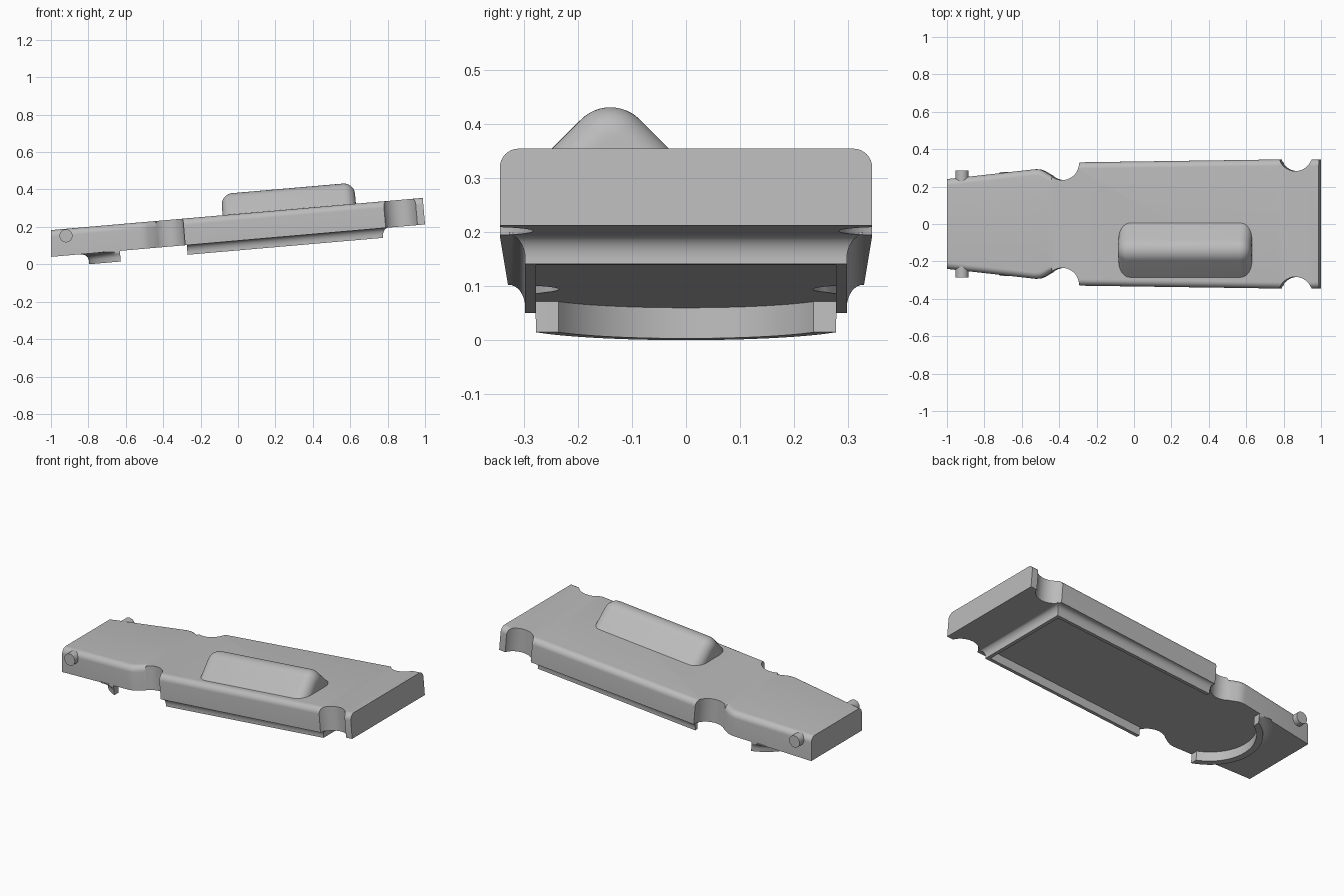
import bpy, bmesh
from math import sin, cos, pi, radians, atan2, sqrt
from mathutils import Matrix

cube = bpy.data.objects.get("Cube")
if cube:
    bpy.data.objects.remove(cube)

# The whole body leans up towards +x
TILT = radians(4.95)
PLACE = Matrix.Translation((0, 0, 0.1265)) @ Matrix.Rotation(-TILT, 4, 'Y')
THICK = 0.1425

grey = bpy.data.materials.new("plain grey")
grey.use_nodes = True
grey.diffuse_color = (0.5, 0.5, 0.5, 1)
grey.node_tree.nodes["Principled BSDF"].inputs["Base Color"].default_value = (0.5, 0.5, 0.5, 1)


def loft(name, rings):
    """Join equal closed rings into a capped solid."""
    bm = bmesh.new()
    loops = [[bm.verts.new(p) for p in ring] for ring in rings]
    n = len(loops[0])
    for a, b in zip(loops, loops[1:]):
        for i in range(n):
            j = (i + 1) % n
            bm.faces.new((a[i], a[j], b[j], b[i]))
    bm.faces.new(loops[0])
    bm.faces.new(loops[-1])
    bmesh.ops.recalc_face_normals(bm, faces=bm.faces)
    mesh = bpy.data.meshes.new(name)
    bm.to_mesh(mesh)
    bm.free()
    mesh.materials.append(grey)
    ob = bpy.data.objects.new(name, mesh)
    bpy.context.collection.objects.link(ob)
    ob.matrix_world = PLACE
    return ob


def activate(ob):
    bpy.ops.object.select_all(action='DESELECT')
    ob.select_set(True)
    bpy.context.view_layer.objects.active = ob


def smooth(ob):
    activate(ob)
    bpy.ops.object.shade_smooth_by_angle(angle=radians(30))


def circle(r, n=40):
    return [(r * cos(2 * pi * i / n), r * sin(2 * pi * i / n)) for i in range(n)]


# Slab: rounded upper long edges, width changing along its length
def slab_ring(x, half, r=0.035, steps=8):
    side = [(half, 0)]
    for i in range(steps + 1):
        t = pi / 2 * i / steps
        side.append((half - r + r * cos(t), THICK - r + r * sin(t)))
    outline = side + [(-y, z) for y, z in reversed(side)]
    lean = math_lean if x < -1 else 0      # upright narrow end
    return [(x + lean * z, y, z) for y, z in outline]


math_lean = sin(TILT) / cos(TILT)
stations = [(-1.004, 0.24), (-0.52, 0.293), (-0.495, 0.291), (-0.475, 0.283),
            (-0.45, 0.268), (-0.43, 0.257), (-0.40, 0.328), (0.78, 0.345), (1.0037, 0.345)]
slab = loft("slab", [slab_ring(x, h) for x, h in stations])

# Round finger notches in both sides
for x, y, r in ((-0.373, 0.325, 0.09), (0.878, 0.373, 0.09)):
    for side in (1, -1):
        cutter = loft("notch_cutter", [[(x + a, side * y + b, z) for a, b in circle(r, 64)]
                                       for z in (-0.1, 0.25)])
        cutter.hide_render = True
        mod = slab.modifiers.new("notch", 'BOOLEAN')
        mod.operation = 'DIFFERENCE'
        mod.solver = 'EXACT'
        mod.object = cutter
        activate(slab)
        bpy.ops.object.modifier_apply(modifier=mod.name)
        bpy.data.objects.remove(cutter)
smooth(slab)


# Lip cross-section: thin wall with a cove blending into the slab underside
def lip_profile(wall, depth, cove_w, cove_h, steps=8):
    pts = [(-wall, 0.004), (-wall, -depth), (0, -depth)]
    for i in range(steps + 1):
        t = pi / 2 * i / steps
        pts.append((cove_w * (1 - cos(t)), -cove_h * (1 - sin(t))))
    return pts + [(cove_w, 0.004)]


def sweep(name, path, profile, limit):
    """Path entries are x, y and the outward mitre direction."""
    rings = [[(x + o * mx, max(-limit, min(limit, y + o * my)), z) for o, z in profile]
             for x, y, mx, my in path]
    smooth(loft(name, rings))


# Lip around the two long sides and the wide end
rail = lip_profile(0.02, 0.052, 0.03, 0.042)
sweep("underside_rail", [(-0.275, 0.298, 0, 1), (0.775, 0.298, 1, 1),
                         (0.775, -0.298, 1, -1), (-0.275, -0.298, 0, -1)], rail, 0.34)

# Curved lip under the narrow end
R, CX, END = 0.312, -0.492, -0.634
reach = atan2(0.278, CX - END)
arc = []
for i in range(33):
    t = reach * (2 * i / 32 - 1)
    if i in (0, 32):
        s = 1 if i else -1
        arc.append((END, s * 0.278, 0, s * R / 0.278))
    else:
        arc.append((CX - R * cos(t), R * sin(t), -cos(t), sin(t)))
sweep("curved_lip", arc, lip_profile(0.036, 0.057, 0.045, 0.035), 0.279)

# Pivot pegs on the narrow end
for name, s in (("left_peg", 1), ("right_peg", -1)):
    smooth(loft(name, [[(-0.914 + a, s * y, 0.105 + b) for a, b in circle(0.035)]
                       for y in (0.2, 0.285)]))


# Raised ridge: rounded 45 degree crest with rounded ends
def ridge_ring(x, inset, half=0.145, r=0.077, steps=12):
    half -= inset * sqrt(2)
    r -= inset
    centre = half - r * sqrt(2)
    pts = [(half + 0.01, -0.01)]
    for i in range(steps + 1):
        t = pi / 4 + pi / 2 * i / steps
        pts.append((r * cos(t), centre + r * sin(t)))
    pts.append((-half - 0.01, -0.01))
    return [(x, y - 0.14, THICK + z) for y, z in pts]


F, X0, X1 = 0.06, -0.07, 0.645
bends = [pi / 2 * i / 8 for i in range(9)]
ridge = [ridge_ring(X0 + F * (1 - cos(t)), F * (1 - sin(t))) for t in bends]
ridge += [ridge_ring(X1 - F * (1 - cos(t)), F * (1 - sin(t))) for t in reversed(bends)]
smooth(loft("top_ridge", ridge))
